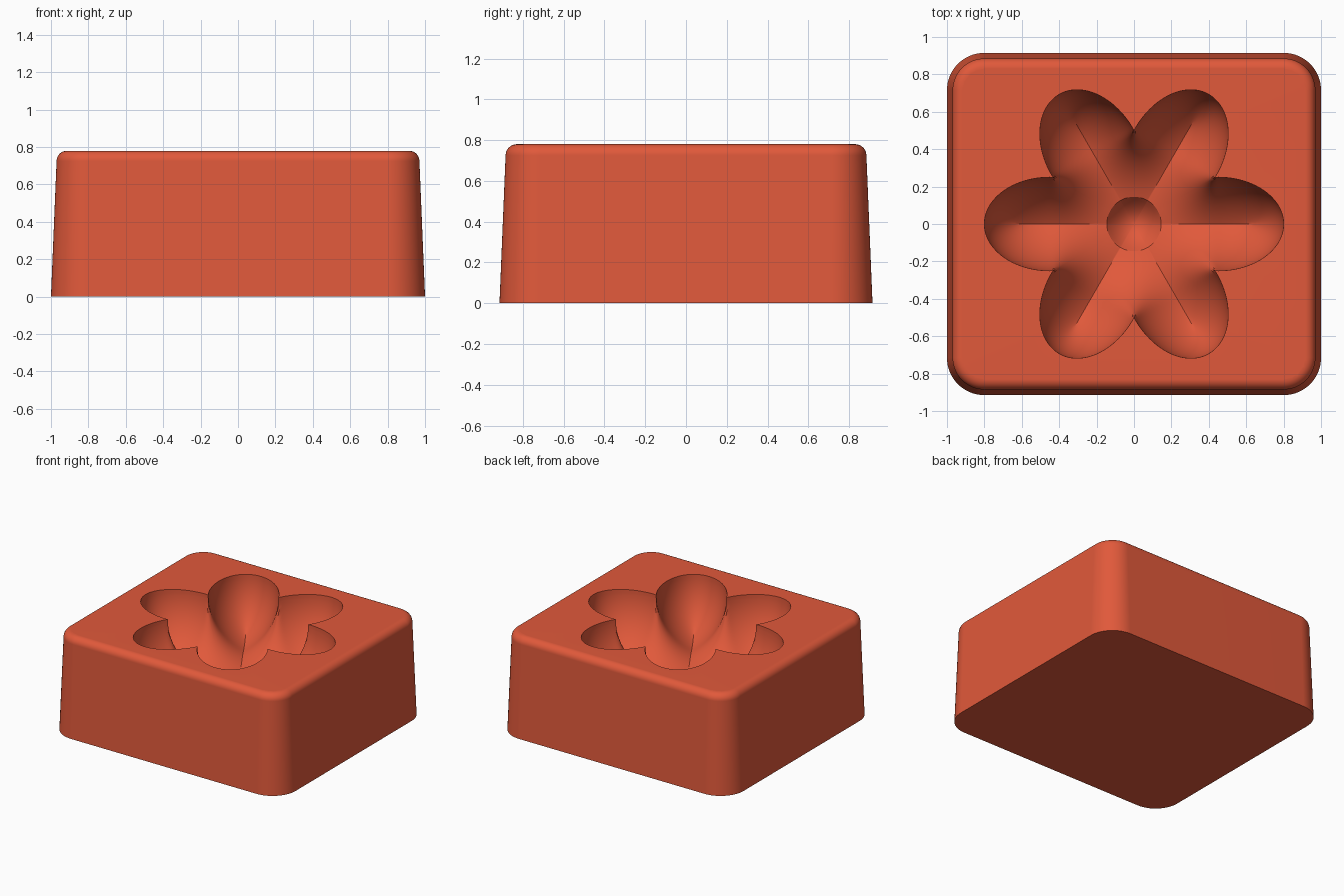
import bpy, bmesh
from math import sin, cos, pi, sqrt, tau
from mathutils import Vector
from mathutils.kdtree import KDTree

cube = bpy.data.objects.get("Cube")
if cube:
    bpy.data.objects.remove(cube, do_unlink=True)

HALF_X, HALF_Y, TOP = 1.0, 0.915, 0.78
CORNER, ROUND, DRAFT = 0.2, 0.055, 0.03
PETALS, CENTRE, LONG, WIDE = 6, 0.45, 0.35, 0.25
BOWL, HUB, HUB_DEPTH = 0.5, 0.145, 0.08
RAYS, STEPS = 360, 28


def block_loop(inset, z):
    """Rounded rectangle, pulled in by inset."""
    rad = CORNER - inset
    pts = []
    for k, (sx, sy) in enumerate([(1, 1), (-1, 1), (-1, -1), (1, -1)]):
        for i in range(17):
            a = (k + i / 16) * pi / 2
            pts.append(Vector((sx * (HALF_X - CORNER) + rad * cos(a),
                               sy * (HALF_Y - CORNER) + rad * sin(a), z)))
    return pts


def flower_radius(angle):
    """Distance from the middle to the rim of a ring of elliptical petals."""
    step = tau / PETALS
    a = (angle + step / 2) % step - step / 2
    qa = (cos(a) / LONG) ** 2 + (sin(a) / WIDE) ** 2
    qb = -2 * CENTRE * cos(a) / LONG ** 2
    qc = (CENTRE / LONG) ** 2 - 1
    return (-qb + sqrt(qb * qb - 4 * qa * qc)) / (2 * qa)


def ray_point(angle, r, z=0.0):
    return Vector((r * cos(angle), r * sin(angle), z))


# Rim samples, used to find how far a point lies from the flower's edge
samples = RAYS * 10
rim = KDTree(samples)
for i in range(samples):
    a = tau * i / samples
    rim.insert(ray_point(a, flower_radius(a)), i)
rim.balance()


def hollow_z(p):
    """Round-sided hollow, with a shallow dimple in the middle."""
    d = min(rim.find(Vector((p.x, p.y, 0)))[2], BOWL)
    depth = sqrt(BOWL ** 2 - (BOWL - d) ** 2)
    r = sqrt(p.x ** 2 + p.y ** 2)
    return TOP - depth - HUB_DEPTH * max(0, 1 - (r / HUB) ** 2)


bm = bmesh.new()


def add_ring(points):
    return [bm.verts.new(p) for p in points]


def bridge(lower, upper):
    n = len(lower)
    for i in range(n):
        j = (i + 1) % n
        bm.faces.new((lower[i], lower[j], upper[j], upper[i]))


# Outer walls: slight draft, then a rounded top edge
profile = [(0, 0), (DRAFT, TOP - ROUND)]
for i in range(1, 9):
    a = i / 8 * pi / 2
    profile.append((DRAFT + ROUND * (1 - cos(a)), TOP - ROUND + ROUND * sin(a)))
rings = [add_ring(block_loop(*p)) for p in profile]
bm.faces.new(list(reversed(rings[0])))
for lower, upper in zip(rings, rings[1:]):
    bridge(lower, upper)

# Flower hollow: rings shrinking from the rim to the dimple, then to the middle
angles = [tau * i / RAYS for i in range(RAYS)]
radii = [flower_radius(a) for a in angles]
flower_rim = add_ring(ray_point(a, r, TOP) for a, r in zip(angles, radii))
previous = flower_rim


def hollow_ring(points):
    for p in points:
        p.z = hollow_z(p)
    ring = add_ring(points)
    bridge(previous, ring)
    return ring


for s in range(1, STEPS + 1):
    t = 1 - (s / STEPS) ** 2
    previous = hollow_ring([ray_point(a, HUB + (r - HUB) * t)
                            for a, r in zip(angles, radii)])
for s in range(1, 8):
    previous = hollow_ring([ray_point(a, HUB * (1 - s / 8)) for a in angles])
middle = Vector((0, 0, 0))
middle.z = hollow_z(middle)
tip = bm.verts.new(middle)
for i in range(RAYS):
    bm.faces.new((previous[i], previous[(i + 1) % RAYS], tip))

# Flat top between the rounded edge and the flower rim
edges = []
for loop in (rings[-1], flower_rim):
    for i, v in enumerate(loop):
        edges.append(bm.edges.get((v, loop[(i + 1) % len(loop)])))
bmesh.ops.triangle_fill(bm, use_beauty=True, edges=edges, normal=(0, 0, 1))
bmesh.ops.recalc_face_normals(bm, faces=bm.faces[:])

mesh = bpy.data.meshes.new("flower_mould")
bm.to_mesh(mesh)
bm.free()
mould = bpy.data.objects.new("flower_mould", mesh)
bpy.context.collection.objects.link(mould)

# Single terracotta red colour
red = bpy.data.materials.new("terracotta_red")
colour = (0.75, 0.10, 0.043, 1)
red.use_nodes = True
red.diffuse_color = colour
red.node_tree.nodes["Principled BSDF"].inputs["Base Color"].default_value = colour
mesh.materials.append(red)

bpy.ops.object.select_all(action='DESELECT')
mould.select_set(True)
bpy.context.view_layer.objects.active = mould
bpy.ops.object.shade_smooth_by_angle(angle=pi / 7)
weighted = mould.modifiers.new("even_shading", 'WEIGHTED_NORMAL')
weighted.keep_sharp = True
